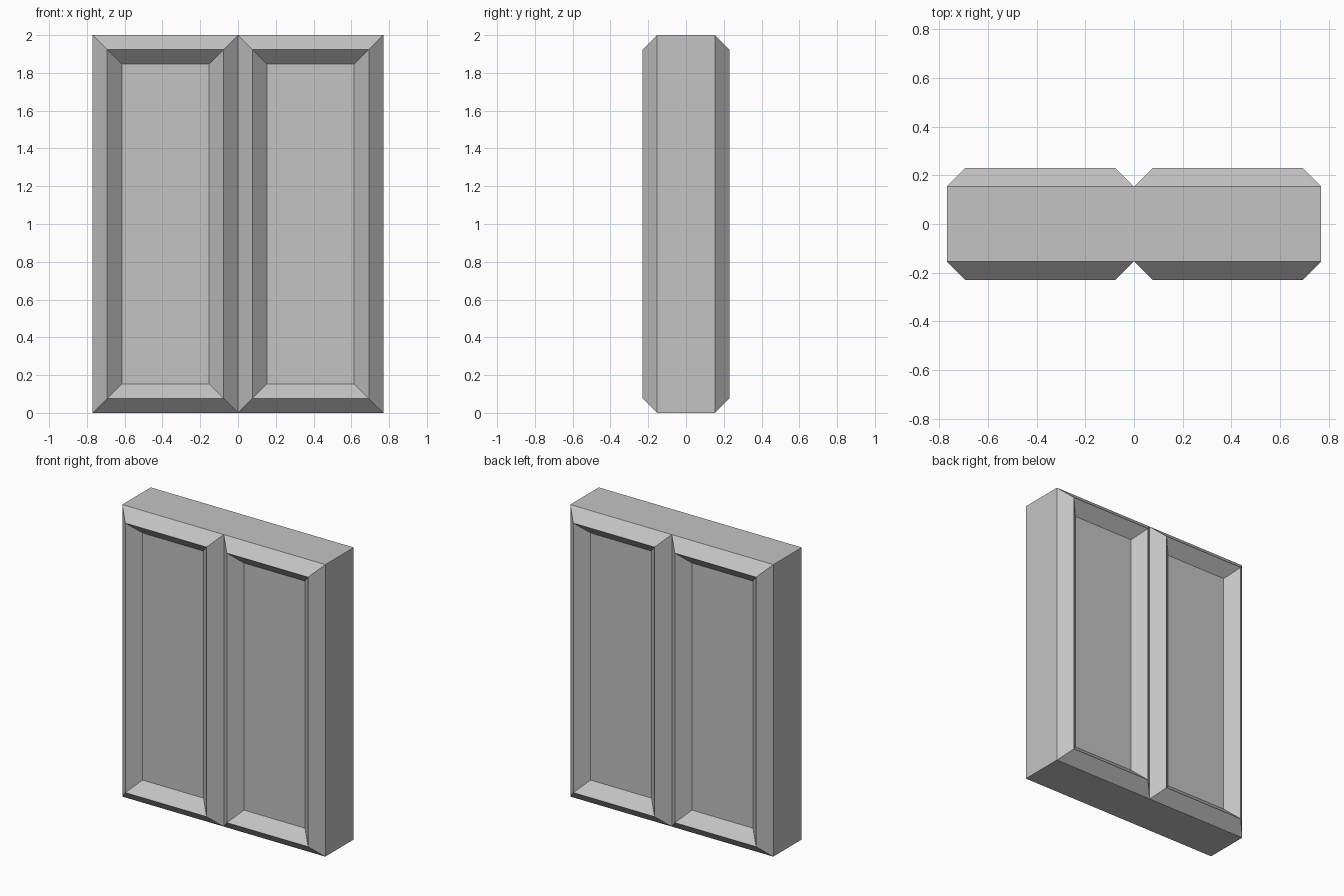
import bpy
import bmesh
from mathutils import Matrix, Vector

default_cube = bpy.data.objects.get("Cube")
if default_cube:
    bpy.data.objects.remove(default_cube, do_unlink=True)

UNIT = 2 / 26                      # width of one bevel
WIDTH, DEPTH, HEIGHT = 20 * UNIT, 4 * UNIT, 2.0

grey = bpy.data.materials.new("plain grey")
grey.use_nodes = True
colour = (0.55, 0.55, 0.55, 1)
grey.diffuse_color = colour
grey.node_tree.nodes["Principled BSDF"].inputs["Base Color"].default_value = colour

# Core slab, standing on the ground
bm = bmesh.new()
bmesh.ops.create_cube(bm, size=1, matrix=Matrix.Translation((0, 0, HEIGHT / 2))
                      @ Matrix.Diagonal((WIDTH, DEPTH, HEIGHT, 1)))

# Split down the middle into two panels
bmesh.ops.bisect_plane(bm, geom=bm.verts[:] + bm.edges[:] + bm.faces[:],
                       plane_co=Vector((0, 0, 0)), plane_no=Vector((1, 0, 0)))
bm.normal_update()

# Raised frame, then sunken panel, on front and back
panels = [f for f in bm.faces if abs(f.normal.y) > 0.9]
for rise in (UNIT, -UNIT):
    bmesh.ops.inset_individual(bm, faces=panels, thickness=UNIT, depth=rise,
                               use_even_offset=True)
    bm.normal_update()

# Rejoin the flat top and bottom
seams = [e for e in bm.edges if len(e.link_faces) == 2
         and all(abs(f.normal.z) > 0.99 for f in e.link_faces)]
bmesh.ops.dissolve_edges(bm, edges=seams, use_verts=False)
bmesh.ops.recalc_face_normals(bm, faces=bm.faces[:])

mesh = bpy.data.meshes.new("double_panel")
bm.to_mesh(mesh)
bm.free()
mesh.materials.append(grey)
panel = bpy.data.objects.new("double_panel", mesh)
bpy.context.collection.objects.link(panel)
